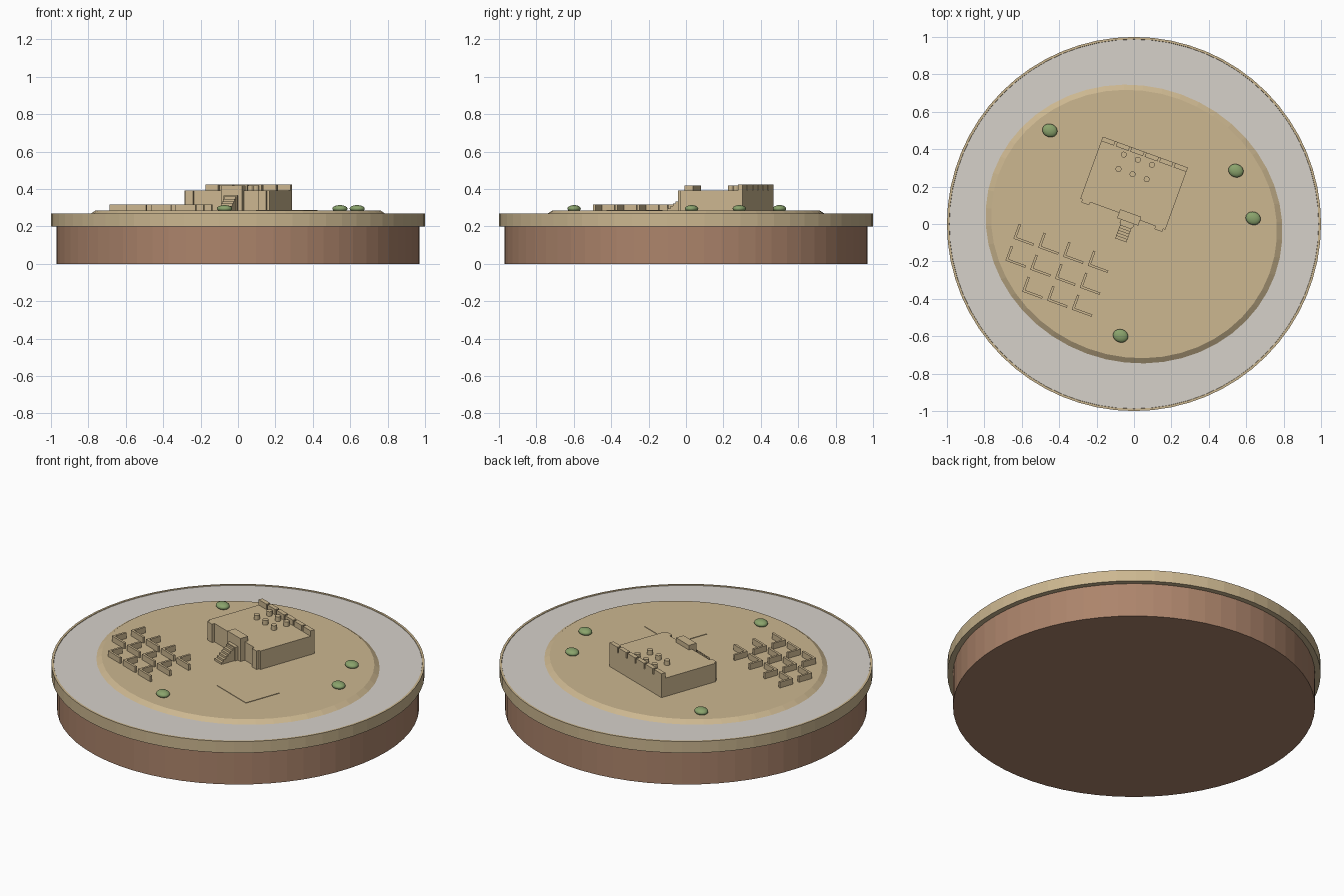
import bpy, bmesh, math
from mathutils import Matrix, Vector

cube = bpy.data.objects.get("Cube")
if cube:
    bpy.data.objects.remove(cube)


def material(name, r, g, b):
    col = [((c / 255 + 0.055) / 1.055) ** 2.4 for c in (r, g, b)] + [1]
    m = bpy.data.materials.new(name)
    m.use_nodes = True
    m.diffuse_color = col
    m.node_tree.nodes["Principled BSDF"].inputs["Base Color"].default_value = col
    return m


SAND = material("sand", 204, 183, 144)
STONE = material("pale grey", 214, 209, 202)
EARTH = material("brown earth", 172, 132, 107)
LEAF = material("leaf green", 138, 163, 108)

TURN = Matrix.Rotation(math.radians(-20), 4, 'Z')
GROUND, ROOF, TOP = 0.284, 0.393, 0.425
SUNK = GROUND - 0.01


def finish(name, bm, *mats, at=(0, 0, 0), turned=False):
    me = bpy.data.meshes.new(name)
    bm.to_mesh(me)
    bm.free()
    for m in mats:
        me.materials.append(m)
    ob = bpy.data.objects.new(name, me)
    ob.matrix_world = Matrix.Translation(at) @ (TURN if turned else Matrix())
    bpy.context.collection.objects.link(ob)
    return ob


def box(bm, x0, x1, y0, y1, z0, z1):
    size = Matrix.Diagonal((x1 - x0, y1 - y0, z1 - z0, 1))
    mid = Matrix.Translation(((x0 + x1) / 2, (y0 + y1) / 2, (z0 + z1) / 2))
    bmesh.ops.create_cube(bm, size=1, matrix=mid @ size)


def drum(bm, r0, r1, z0, z1, sides, x=0, y=0):
    bmesh.ops.create_cone(bm, cap_ends=True, segments=sides, radius1=r0, radius2=r1,
                          depth=z1 - z0, matrix=Matrix.Translation((x, y, (z0 + z1) / 2)))


# Round base: earth drum and wider sandy rim with a recessed grey top
bm = bmesh.new()
drum(bm, 0.97, 0.97, 0, 0.21, 64)
finish("earth_base", bm, EARTH)

bm = bmesh.new()
drum(bm, 1, 1, 0.2, 0.268, 64)
bm.normal_update()
top = [f for f in bm.faces if f.normal.z > 0.9]
bmesh.ops.inset_region(bm, faces=top, thickness=0.012, depth=0)
bmesh.ops.inset_region(bm, faces=top, thickness=0.001, depth=-0.003)
for f in top:
    f.material_index = 1
finish("rim", bm, SAND, STONE)

# Low oval mound
bm = bmesh.new()
drum(bm, 1, 0.957, 0.262, GROUND, 48)
bmesh.ops.scale(bm, vec=(0.806, 0.742, 1), verts=bm.verts)
finish("mound", bm, SAND, turned=True)

# Main building, in its own turned frame
SITE = (0, 0.217, 0)
bm = bmesh.new()
box(bm, -0.242, 0.242, -0.175, 0.178, SUNK, ROOF)
for x in (-0.208, 0.208):
    box(bm, x - 0.022, x + 0.022, -0.192, -0.16, SUNK, ROOF)
finish("building", bm, SAND, at=SITE, turned=True)

bm = bmesh.new()
for i in range(6):
    x = -0.242 + i * 0.0824
    box(bm, x, x + 0.072, 0.153, 0.178, ROOF - 0.005, TOP)
finish("back_parapet", bm, SAND, at=SITE, turned=True)

bm = bmesh.new()
for x in (-0.104, -0.024, 0.056):
    for y in (0.044, 0.126):
        drum(bm, 0.016, 0.016, ROOF - 0.005, TOP - 0.005, 12, x, y)
finish("roof_columns", bm, SAND, at=SITE, turned=True)

# Porch and steps
bm = bmesh.new()
box(bm, -0.022, 0.098, -0.205, -0.155, SUNK, 0.42)
box(bm, 0, 0.076, -0.225, -0.2, SUNK, 0.365)
finish("porch", bm, SAND, at=SITE, turned=True)

bm = bmesh.new()
for i in range(6):
    y = -0.31 + i * 0.015
    box(bm, 0.006, 0.07, y, -0.22, SUNK, GROUND + 0.0125 * (i + 1))
finish("front_steps", bm, SAND, at=SITE, turned=True)

# Rows of low L-shaped walls
bm = bmesh.new()
for row in range(3):
    for col in range(4):
        if row == 2 and col == 0:
            continue
        x, y = col * 0.141, -row * 0.125
        box(bm, x, x + 0.113, y, y + 0.013, SUNK, 0.318)
        box(bm, x, x + 0.013, y, y + 0.085, SUNK, 0.318)
finish("ruined_walls", bm, SAND, at=(-0.645, -0.078, 0), turned=True)

# Thin paved slab
bm = bmesh.new()
box(bm, -0.135, 0.135, -0.11, 0.11, GROUND - 0.005, GROUND + 0.003)
finish("paved_slab", bm, SAND, at=(0.26, -0.275, 0), turned=True)

# Bushes
for i, (x, y) in enumerate([(-0.45, 0.5), (0.545, 0.285), (0.637, 0.03), (-0.072, -0.598)]):
    bm = bmesh.new()
    bmesh.ops.create_uvsphere(bm, u_segments=20, v_segments=12, radius=1)
    bmesh.ops.scale(bm, vec=(0.041, 0.035, 0.019), verts=bm.verts)
    for f in bm.faces:
        f.smooth = True
    finish(f"bush_{i + 1}", bm, LEAF, at=(x, y, 0.295), turned=True)
